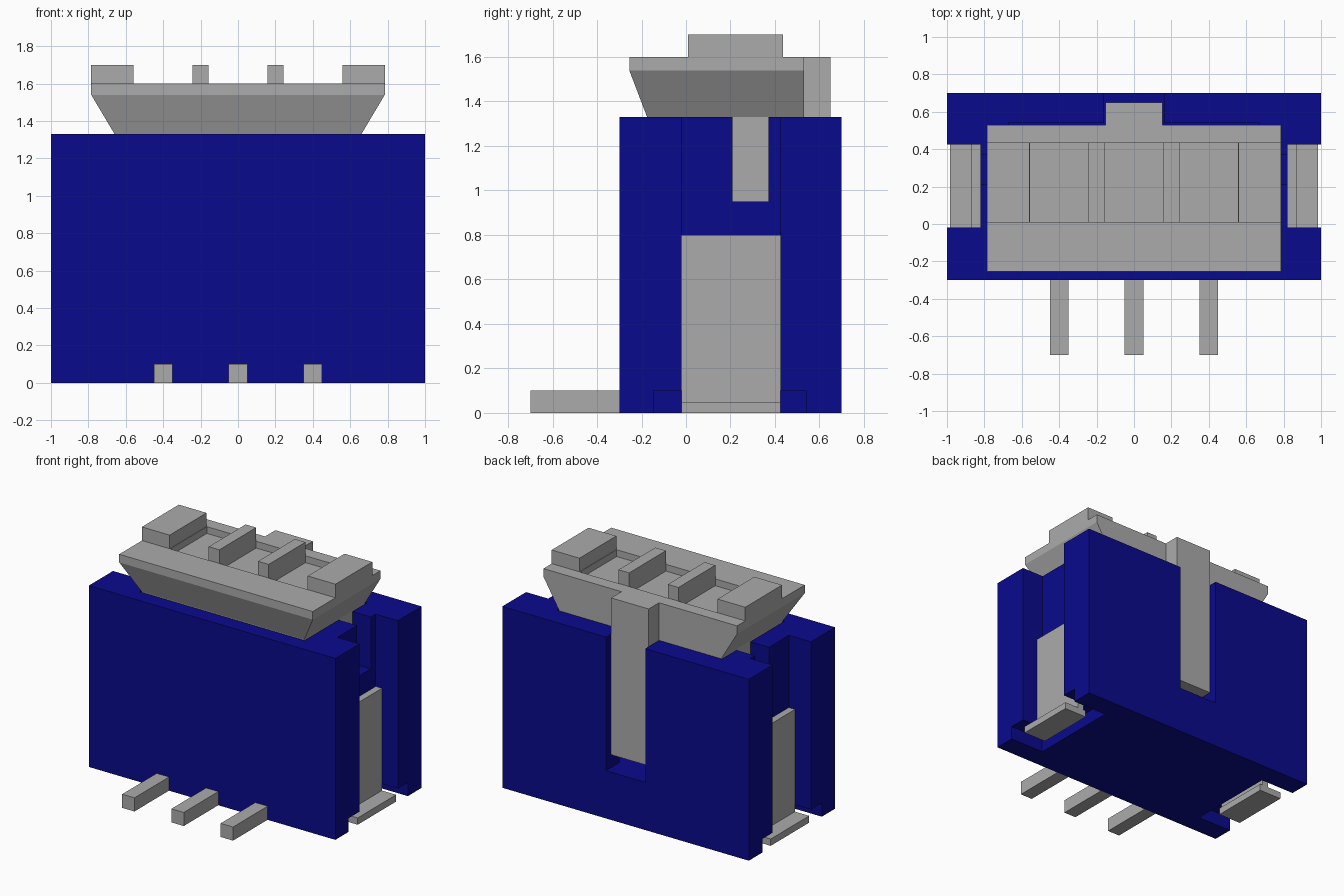
import bpy, bmesh

cube = bpy.data.objects.get("Cube")
if cube:
    bpy.data.objects.remove(cube, do_unlink=True)


def material(name, rgb):
    m = bpy.data.materials.new(name)
    m.use_nodes = True
    m.diffuse_color = (*rgb, 1)
    m.node_tree.nodes["Principled BSDF"].inputs["Base Color"].default_value = (*rgb, 1)
    return m


BLUE = material("blue_plastic", (0.003, 0.003, 0.27))
GREY = material("light_grey", (0.41, 0.41, 0.41))


def loft(name, rects, mat):
    """Stack of rectangles (x0, x1, y0, y1, z) joined into a closed solid."""
    bm = bmesh.new()
    rings = [[bm.verts.new(p) for p in
              ((x0, y0, z), (x1, y0, z), (x1, y1, z), (x0, y1, z))]
             for x0, x1, y0, y1, z in rects]
    bm.faces.new(rings[0][::-1])
    bm.faces.new(rings[-1])
    for low, high in zip(rings, rings[1:]):
        for i in range(4):
            j = (i + 1) % 4
            bm.faces.new((low[i], low[j], high[j], high[i]))
    mesh = bpy.data.meshes.new(name)
    bm.to_mesh(mesh)
    bm.free()
    mesh.materials.append(mat)
    obj = bpy.data.objects.new(name, mesh)
    bpy.context.collection.objects.link(obj)
    return obj


def box(name, x, y, z, mat):
    return loft(name, [(*x, *y, z[0]), (*x, *y, z[1])], mat)


def cut(target, x, y, z):
    """Subtract a box from the target and discard the cutter."""
    cutter = box("cutter", x, y, z, target.data.materials[0])
    cutter.hide_render = True
    mod = target.modifiers.new("cut", "BOOLEAN")
    mod.operation = "DIFFERENCE"
    mod.solver = "EXACT"
    mod.object = cutter
    bpy.context.view_layer.objects.active = target
    bpy.ops.object.modifier_apply(modifier=mod.name)
    bpy.data.objects.remove(cutter, do_unlink=True)


def span(side, a, b):
    return tuple(sorted((side * a, side * b)))


# Housing with cavity, rear latch slot, side channels and solder notches
housing = box("housing", (-1, 1), (-0.3, 0.7), (0, 1.33), BLUE)
cut(housing, (-0.67, 0.67), (-0.185, 0.54), (0.35, 1.5))
cut(housing, (-0.16, 0.16), (0.4, 0.8), (0.35, 1.5))
for s in (-1, 1):
    cut(housing, span(s, 0.82, 1.1), (-0.02, 0.425), (-0.1, 1.5))
    cut(housing, span(s, 0.6, 0.9), (0.21, 0.37), (0.95, 1.5))
    cut(housing, span(s, 0.72, 1.1), (-0.145, 0.54), (-0.1, 0.1))

# Plug: straight body with a flared rim
plug = loft("plug", [(-0.66, 0.66, -0.175, 0.53, 0.45),
                     (-0.66, 0.66, -0.175, 0.53, 1.33),
                     (-0.785, 0.785, -0.255, 0.53, 1.54),
                     (-0.785, 0.785, -0.255, 0.53, 1.6)], GREY)

# Shallow wire pockets in the plug top
for cx in (-0.4, 0, 0.4):
    cut(plug, (cx - 0.157, cx + 0.157), (0.008, 0.435), (1.55, 1.8))

# Rear latch and raised blocks on the plug
box("plug_latch", (-0.152, 0.152), (0.53, 0.65), (0.45, 1.6), GREY)
for s, side in ((-1, "right"), (1, "left")):
    box(side + "_end_block", span(s, 0.56, 0.785), (0.008, 0.435), (1.6, 1.7), GREY)
    box(side + "_rib", span(s, 0.157, 0.243), (0.008, 0.435), (1.6, 1.7), GREY)

    # Side solder anchor: upright plate and foot
    box(side + "_anchor_plate", span(s, 0.82, 0.87), (-0.02, 0.425), (0.05, 0.8), GREY)
    box(side + "_anchor_foot", span(s, 0.8, 0.985), (-0.02, 0.425), (0, 0.05), GREY)

# Front contact pins
for name, cx in (("right_pin", -0.4), ("middle_pin", 0), ("left_pin", 0.4)):
    box(name, (cx - 0.05, cx + 0.05), (-0.7, -0.3), (0, 0.1), GREY)
